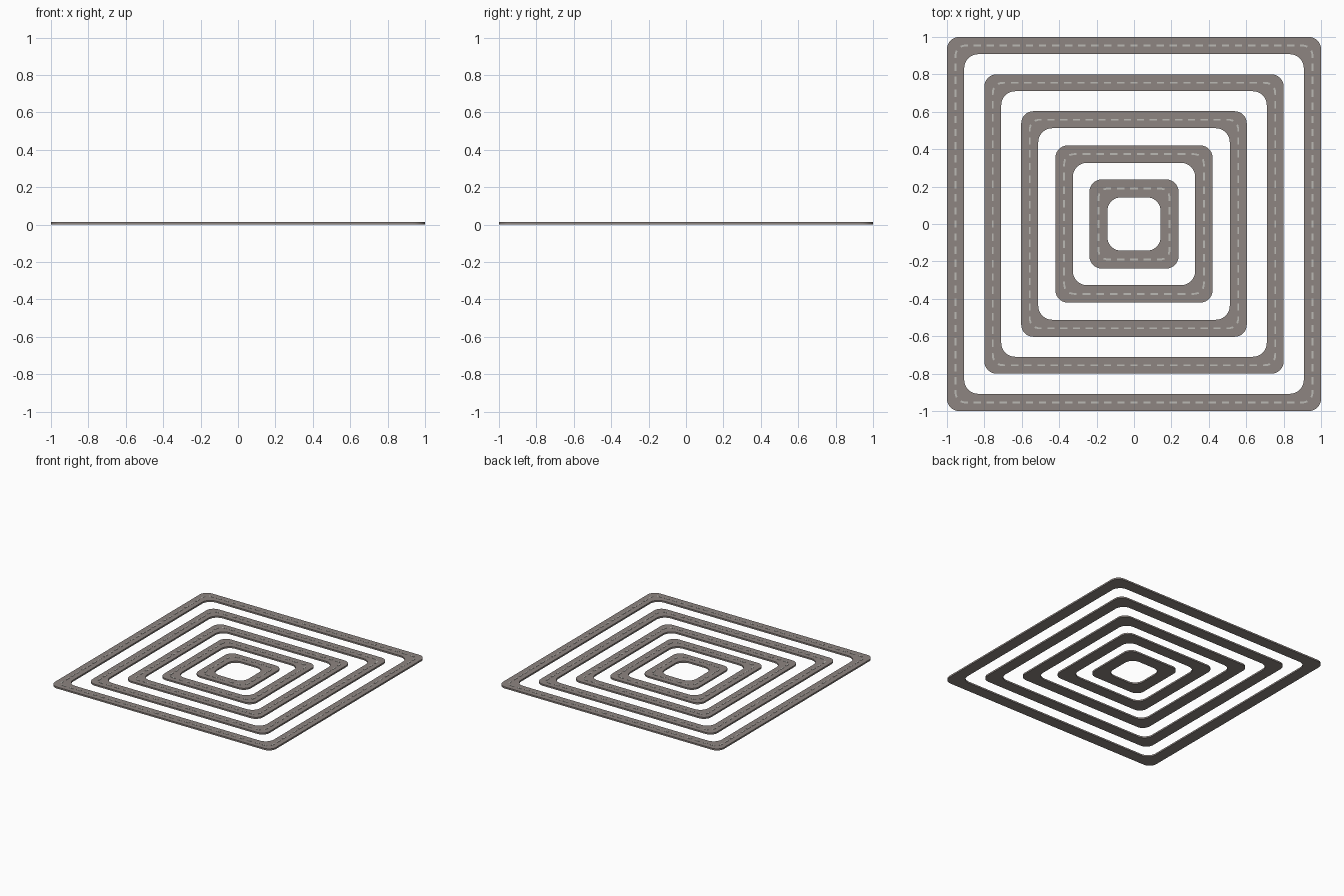
import bpy, bmesh, math
from mathutils import Vector

if "Cube" in bpy.data.objects:
    bpy.data.objects.remove(bpy.data.objects["Cube"])

TOP = 0.013


def material(name, color):
    m = bpy.data.materials.new(name)
    m.diffuse_color = (*color, 1)
    m.use_nodes = True
    m.node_tree.nodes["Principled BSDF"].inputs["Base Color"].default_value = m.diffuse_color
    return m


ASPHALT = material("asphalt", (0.27, 0.235, 0.22))
PAINT = material("paint", (0.5, 0.49, 0.46))


def rounded_square(half, radius, steps=8):
    pts = []
    for k, (sx, sy) in enumerate([(1, 1), (-1, 1), (-1, -1), (1, -1)]):
        for i in range(steps + 1):
            a = math.pi / 2 * (k + i / steps)
            pts.append(Vector((sx * (half - radius) + radius * math.cos(a),
                               sy * (half - radius) + radius * math.sin(a), 0)))
    return pts


def finish(bm, name, mat):
    bmesh.ops.recalc_face_normals(bm, faces=bm.faces)
    mesh = bpy.data.meshes.new(name)
    bm.to_mesh(mesh)
    bm.free()
    mesh.materials.append(mat)
    ob = bpy.data.objects.new(name, mesh)
    bpy.context.collection.objects.link(ob)


# Closed square road slab with rounded corners
def road(name, outer, inner):
    bm = bmesh.new()
    profile = [(outer, 0.065, 0), (outer, 0.065, TOP), (inner, 0.075, TOP), (inner, 0.075, 0)]
    loops = [[bm.verts.new((p.x, p.y, z)) for p in rounded_square(h, r)] for h, r, z in profile]
    n = len(loops[0])
    for k in range(4):
        a, b = loops[k], loops[(k + 1) % 4]
        for i in range(n):
            j = (i + 1) % n
            bm.faces.new((a[i], a[j], b[j], b[i]))
    finish(bm, name, ASPHALT)


# Raised painted dashes following the middle of the road
def dashes(name, half):
    pts = rounded_square(half, 0.05)
    pts.append(pts[0])
    lengths = [(b - a).length for a, b in zip(pts, pts[1:])]
    total = sum(lengths)

    def sample(s):
        s %= total
        for a, b, l in zip(pts, pts[1:], lengths):
            if s <= l:
                d = (b - a).normalized()
                return a + d * s, Vector((d.y, -d.x, 0))
            s -= l
        return pts[0], Vector((1, 0, 0))

    bm = bmesh.new()
    count = 4 * round(total / 0.07 / 4)
    pitch = total / count
    for c in range(count):
        rows = []
        for t in (-0.28, 0, 0.28):
            p, n = sample((c + 0.5 + t) * pitch + lengths[0] * 4)
            rows.append([bm.verts.new(p + n * w + Vector((0, 0, z)))
                         for w, z in ((-0.005, TOP - 0.002), (-0.005, TOP + 0.002),
                                      (0.005, TOP + 0.002), (0.005, TOP - 0.002))])
        for a, b in zip(rows, rows[1:]):
            for k in range(4):
                m = (k + 1) % 4
                bm.faces.new((a[k], a[m], b[m], b[k]))
        bm.faces.new(rows[0])
        bm.faces.new(rows[-1])
    finish(bm, name, PAINT)


# Five nested road loops
for i, (outer, inner) in enumerate([(1, 0.908), (0.8, 0.71), (0.603, 0.512),
                                    (0.42, 0.327), (0.238, 0.143)]):
    road(f"road_loop_{i + 1}", outer, inner)
    dashes(f"lane_dashes_{i + 1}", (outer + inner) / 2)
